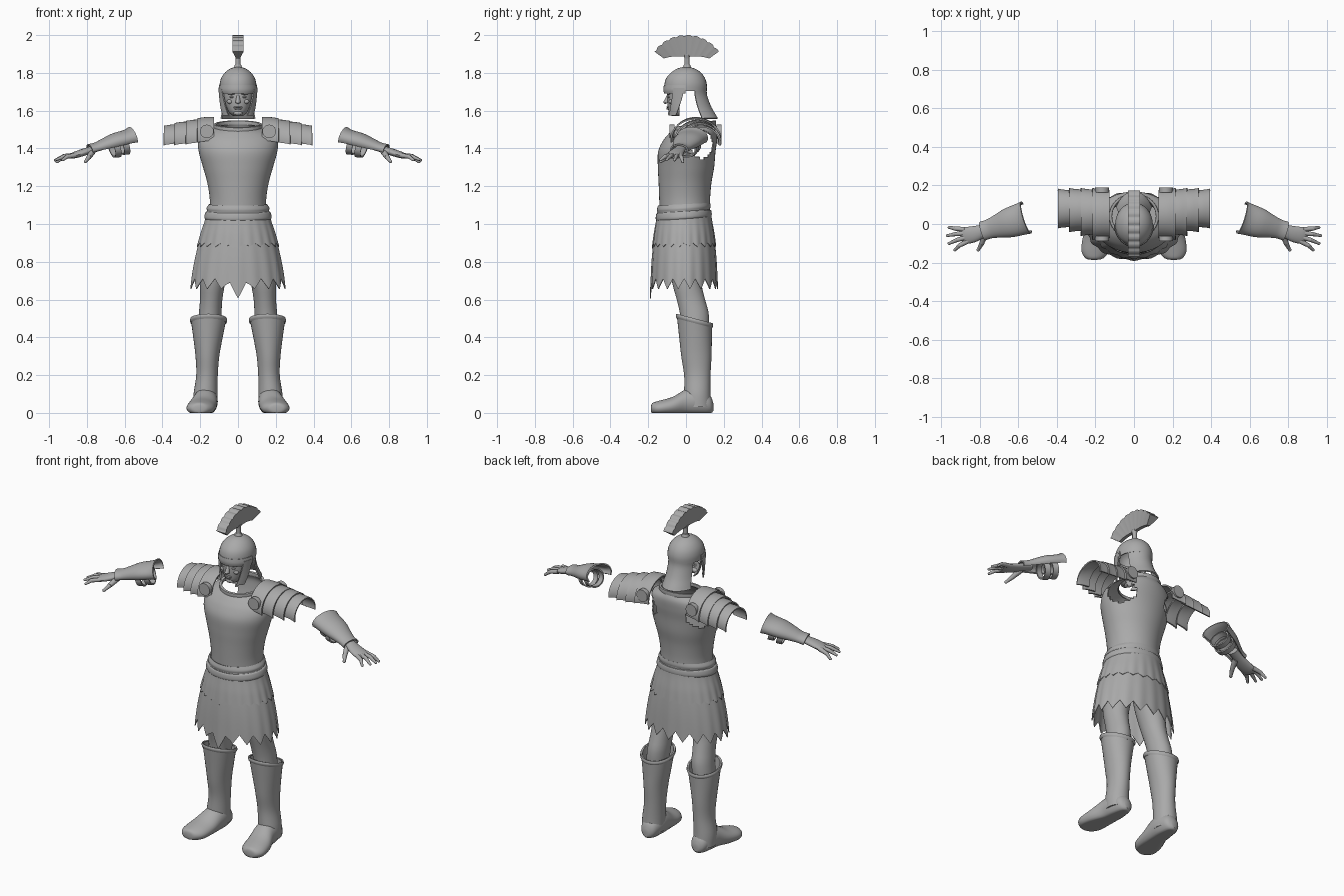
import bpy, bmesh, math
from math import sin, cos, pi, radians, tau
from mathutils import Matrix, Vector

if "Cube" in bpy.data.objects:
    bpy.data.objects.remove(bpy.data.objects["Cube"])

grey = bpy.data.materials.new("plain grey")
grey.use_nodes = True
grey.diffuse_color = (0.4, 0.4, 0.4, 1)
grey.node_tree.nodes["Principled BSDF"].inputs["Base Color"].default_value = (0.4, 0.4, 0.4, 1)
made = []


def blend(keys, t):
    """Smooth curve through equally weighted keys, t from 0 to 1."""
    f = min(max(t, 0), 1) * (len(keys) - 1)
    i = min(int(f), len(keys) - 2)
    f -= i
    p = [keys[min(max(j, 0), len(keys) - 1)] for j in range(i - 1, i + 3)]
    return [b + .5 * f * (c - a + f * (2*a - 5*b + 4*c - d + f * (3*(b - c) + d - a)))
            for a, b, c, d in zip(*p)]


def finish(name, bm, mirror=False, matrix=None):
    """Turn the bmesh into one object, or a left and right pair."""
    if matrix:
        bm.transform(matrix)
    bmesh.ops.recalc_face_normals(bm, faces=bm.faces)
    for label in (("left_", "right_") if mirror else ("",)):
        if label == "right_":
            bm.transform(Matrix.Scale(-1, 4, (1, 0, 0)))
            bmesh.ops.reverse_faces(bm, faces=bm.faces)
        me = bpy.data.meshes.new(label + name)
        bm.to_mesh(me)
        me.materials.append(grey)
        ob = bpy.data.objects.new(label + name, me)
        bpy.context.collection.objects.link(ob)
        made.append(ob)
    bm.free()


def grid(name, fn, nu, nv, closed=True, cap=False, shell=0, hole=None, **kw):
    """Surface from fn(u, v); u may wrap, ends may be capped, walls thickened."""
    bm = bmesh.new()
    cols = nu if closed else nu + 1
    rows = [[bm.verts.new(fn(i / nu, j / nv)) for i in range(cols)] for j in range(nv + 1)]
    for a, b in zip(rows, rows[1:]):
        for i in range(nu):
            k = (i + 1) % cols
            bm.faces.new((a[i], a[k], b[k], b[i]))
    if cap:
        bm.faces.new(rows[0])
        bm.faces.new(rows[-1])
    if hole:
        gone = [f for f in bm.faces if hole(f.calc_center_median())]
        bmesh.ops.delete(bm, geom=gone, context='FACES')
    bmesh.ops.recalc_face_normals(bm, faces=bm.faces)
    if shell:
        bmesh.ops.solidify(bm, geom=bm.faces[:], thickness=shell)
    finish(name, bm, **kw)


def loft(name, keys, axis='z', n=32, rows=16, arc=(0, 360), sweep=0, **kw):
    """Elliptical sections: (station, centre a, centre b, radius a, radius b, tilt)."""
    def fn(u, v):
        s, ca, cb, ra, rb, tilt = blend([tuple(k) + (0,) * (6 - len(k)) for k in keys], v)
        t = radians(arc[0] + (arc[1] - arc[0]) * u + sweep * v)
        a, b = ca + ra * cos(t), cb + rb * sin(t)
        s += tilt * rb * sin(t)
        p = {'z': (a, b, s), 'x': (s, a, b), 'y': (a, s, b)}[axis]
        return (p[0], p[1], max(p[2], -.1 if kw.get('matrix') else 0))
    grid(name, fn, n, rows, closed=arc[1] - arc[0] == 360, **kw)


def ball(name, at, size, mirror=False, matrix=None):
    bm = bmesh.new()
    bmesh.ops.create_uvsphere(bm, u_segments=16, v_segments=10, radius=1)
    bm.transform(Matrix.Translation(at) @ Matrix.Diagonal((*size, 1)))
    finish(name, bm, mirror, matrix)


def limb(name, a, b, r1, r2, seg=12, **kw):
    """Tapered round bar between two points."""
    a, b = Vector(a), Vector(b)
    bm = bmesh.new()
    bmesh.ops.create_cone(bm, cap_ends=True, segments=seg, radius1=r1, radius2=r2, depth=(b - a).length)
    bm.transform(Matrix.Translation((a + b) / 2) @ (b - a).to_track_quat('Z', 'Y').to_matrix().to_4x4())
    finish(name, bm, **kw)


# Breastplate with open neck and arm holes
loft("breastplate", [(1.07, 0, -.006, .15, .134), (1.14, 0, -.007, .15, .135),
     (1.22, 0, -.005, .163, .14), (1.30, 0, 0, .185, .149), (1.38, 0, .004, .207, .152),
     (1.44, 0, .02, .21, .145, .03), (1.485, 0, .035, .18, .132, .1),
     (1.515, 0, .04, .12, .112, .16)], n=64, rows=42, shell=.006,
     hole=lambda c: abs(c.x) > .1 and ((c.y - .085) / .06)**2 + ((c.z - 1.42) / .075)**2 < 1)
loft("collar", [(1.505, 0, .04, .128, .118, .16), (1.528, 0, .04, .128, .118, .16),
     (1.528, 0, .04, .114, .106, .16), (1.51, 0, .04, .114, .106, .16)], n=48, rows=9)

# Belt in two rolled bands
loft("belt", [(1.02, 0, -.012, .168, .138, .07), (1.035, 0, -.012, .178, .148, .07),
     (1.062, 0, -.012, .172, .146, .07), (1.068, 0, -.012, .164, .139, .06),
     (1.085, 0, -.012, .166, .142, .06), (1.105, 0, -.01, .154, .138, .05)],
     n=64, rows=20, shell=.005)


# Skirt with ragged hem, and a shorter layer over it
def skirt(name, hem, tooth, teeth, grow, point):
    widths = [(.163, .14), (.198, .158), (.228, .17), (.248, .176), (.256, .18)]

    def fn(u, v):
        t = u * tau - pi / 2
        saw = abs((u * teeth + .5) % 1 - .5) * 2
        front = max(0, 1 - min(u, 1 - u) * teeth * 1.2)
        z = 1.06 + v * (hem - tooth * (1 - saw) - point * front - 1.06)
        rx, ry = blend(widths, (1.06 - z) / .48)
        fold = 1 + grow + .012 * v * cos(u * tau * teeth)
        return (rx * fold * cos(t), ry * fold * sin(t) - .01, z)
    grid(name, fn, teeth * 6, 16, shell=.005)


skirt("skirt", .71, .055, 18, 0, .05)
skirt("skirt_upper_layer", .90, .02, 22, .02, .01)

# Legs, boots and feet
loft("thigh", [(.42, .157, .05, .06, .07), (.52, .148, .045, .06, .076), (.6, .142, .026, .059, .075),
     (.68, .135, .006, .066, .077), (.78, .12, -.002, .078, .086), (.9, .105, -.005, .085, .1)],
     cap=True, mirror=True)
loft("boot", [(.03, .172, .062, .062, .072), (.1, .172, .06, .063, .07), (.2, .164, .06, .057, .07),
     (.3, .162, .055, .063, .08), (.4, .159, .05, .078, .087, -.1), (.495, .156, .045, .094, .094, -.26)],
     rows=24, shell=.008, mirror=True)
loft("boot_rim", [(.475, .156, .045, .094, .094, -.26), (.487, .156, .045, .099, .099, -.26),
     (.5, .156, .045, .096, .096, -.26)], rows=6, shell=.006, mirror=True)
loft("foot", [(.145, .168, .03, .015, .02), (.125, .168, .045, .045, .05), (.06, .17, .06, .062, .075),
     (0, .175, .055, .066, .07), (-.07, .19, .035, .075, .05), (-.14, .2, .025, .072, .04),
     (-.178, .205, .024, .045, .028), (-.186, .206, .022, .01, .01)], axis='y', rows=28,
     cap=True, mirror=True)

# Layered shoulder plates: inner x, outer x, centre y, depth, centre z, height
plates = [(.128, .215, .052, .132, 1.45, .112), (.195, .275, .062, .122, 1.44, .108),
          (.255, .335, .072, .112, 1.435, .102), (.315, .393, .08, .1, 1.432, .09)]
for i, (x0, x1, cy, ry, cz, rz) in enumerate(plates):
    loft(f"shoulder_plate_{i + 1}", [(x0, cy, cz + .008, ry * .95, rz * .97),
         ((x0 + x1) / 2, cy, cz + .004, ry * .97, rz), (x1 - .012, cy, cz, ry, rz),
         (x1, cy, cz - .004, ry * 1.03, rz * 1.02)], axis='x', rows=10, arc=(-8, 188),
         shell=.008, mirror=True)
for label, y in (("front", -.075), ("back", .175)):
    limb(label + "_shoulder_disc", (.165, y - .013, 1.49), (.165, y + .013, 1.49), .036, .036, 20, mirror=True)

# Forearm guards and hands, built along x and swung into place
arm = Matrix.Translation((.57, .03, 1.46)) @ Matrix.Rotation(-.3, 4, 'Z') @ Matrix.Rotation(.3, 4, 'Y')
fit = dict(mirror=True, matrix=arm)
loft("forearm_guard", [(-.01, 0, -.005, .087, .058), (.02, 0, -.004, .083, .05), (.09, 0, 0, .076, .047),
     (.16, 0, 0, .058, .036), (.2, 0, 0, .05, .03), (.235, 0, .002, .05, .032)], axis='x',
     rows=16, arc=(-28, 208), shell=.008, **fit)
for i, x in enumerate((.035, .085)):
    loft(f"forearm_strap_{i + 1}", [(x, 0, -.03, .06, .055), (x + .032, 0, -.028, .056, .05)],
         axis='x', rows=3, shell=.008, **fit)
loft("palm", [(.17, 0, 0, .03, .02), (.22, 0, 0, .031, .019), (.28, -.002, 0, .041, .019),
     (.33, .003, 0, .044, .016), (.355, .004, 0, .036, .01)], axis='x', n=20, cap=True, **fit)
fingers = [("little", .035, .405, .069, -.012), ("ring", .015, .423, .031, .004),
           ("middle", -.006, .425, -.01, .008), ("index", -.027, .408, -.051, 0)]
for label, y, tx, ty, tz in fingers:
    knuckle, tip = (.375, (y + ty) / 2 + .003, tz / 2 + .008), (tx, ty, tz)
    limb(label + "_finger_base", (.325, y, 0), knuckle, .013, .011, **fit)
    limb(label + "_finger_end", knuckle, tip, .011, .007, **fit)
    ball(label + "_knuckle", knuckle, (.011,) * 3, **fit)
    ball(label + "_fingertip", tip, (.009, .008, .007), **fit)
limb("thumb_base", (.225, -.015, -.008), (.268, -.06, -.028), .017, .013, **fit)
limb("thumb_end", (.268, -.06, -.028), (.3, -.086, -.042), .013, .008, **fit)
ball("thumb_tip", (.3, -.086, -.042), (.009,) * 3, **fit)

# Helmet: dome, brow band, neck guard and cheek guards
loft("helmet_dome", [(1.705, 0, -.002, .096, .112), (1.74, 0, -.002, .097, .112), (1.775, 0, -.002, .088, .101),
     (1.805, 0, 0, .066, .075), (1.825, 0, 0, .035, .04), (1.832, 0, 0, .002, .002)], rows=20, shell=.006)
loft("brow_band", [(1.69, 0, -.002, .098, .113), (1.71, 0, -.002, .103, .118), (1.735, 0, -.002, .1, .115)],
     rows=6, arc=(180, 360), shell=.008)
loft("neck_guard", [(1.72, 0, -.002, .096, .112), (1.68, 0, 0, .09, .112), (1.62, 0, .008, .092, .126),
     (1.575, 0, .018, .099, .142), (1.56, 0, .022, .103, .147)], arc=(26, 154), shell=.008)
loft("cheek_guard", [(1.72, 0, -.002, .096, .112), (1.66, 0, -.004, .092, .105), (1.61, 0, -.01, .088, .092),
     (1.575, 0, -.015, .082, .085)], n=10, arc=(-32, -2), sweep=-24, shell=.008, mirror=True)

# Face mask and features
loft("face", [(1.572, 0, -.035, .026, .04), (1.59, 0, -.035, .047, .055), (1.625, 0, -.035, .063, .062),
     (1.665, 0, -.035, .074, .064), (1.72, 0, -.03, .082, .068)], arc=(180, 360), shell=.006)
limb("nose", (0, -.09, 1.69), (0, -.105, 1.642), .006, .014)
ball("nose_tip", (0, -.109, 1.645), (.011, .011, .009))
ball("upper_lip", (0, -.096, 1.619), (.024, .008, .004))
ball("lower_lip", (0, -.095, 1.61), (.02, .009, .005))
ball("chin", (0, -.082, 1.587), (.024, .014, .013))
ball("eye", (.031, -.088, 1.672), (.014, .009, .006), True)
ball("eyebrow", (.033, -.091, 1.69), (.024, .01, .006), True)
ball("cheekbone", (.042, -.08, 1.648), (.018, .012, .012), True)


# Fan crest on a short post
def crest(u, v):
    a = (2 * v - 1) * radians(54)
    edge = .212 - .007 * abs(sin(v * 9 * pi + .8))**6
    side, top = ((-1, 0), (1, 0), (1, 1), (-1, 1))[round(u * 4) % 4]
    r = edge if top else .098 + .05 * (a / .94)**2
    return (side * (.03 if top else .01), r * sin(a) + .003, 1.789 + r * cos(a))


grid("crest", crest, 4, 54, cap=True)
limb("crest_post", (0, .005, 1.82), (0, .005, 1.9), .013, .013, 16)
limb("crest_socket", (0, .005, 1.822), (0, .005, 1.845), .024, .016, 16)
limb("crest_cup", (0, .005, 1.87), (0, .005, 1.895), .012, .017, 16)

# Smooth shading with crisp plate edges
bpy.ops.object.select_all(action='DESELECT')
for ob in made:
    ob.select_set(True)
bpy.context.view_layer.objects.active = made[0]
bpy.ops.object.shade_smooth_by_angle(angle=radians(40))
